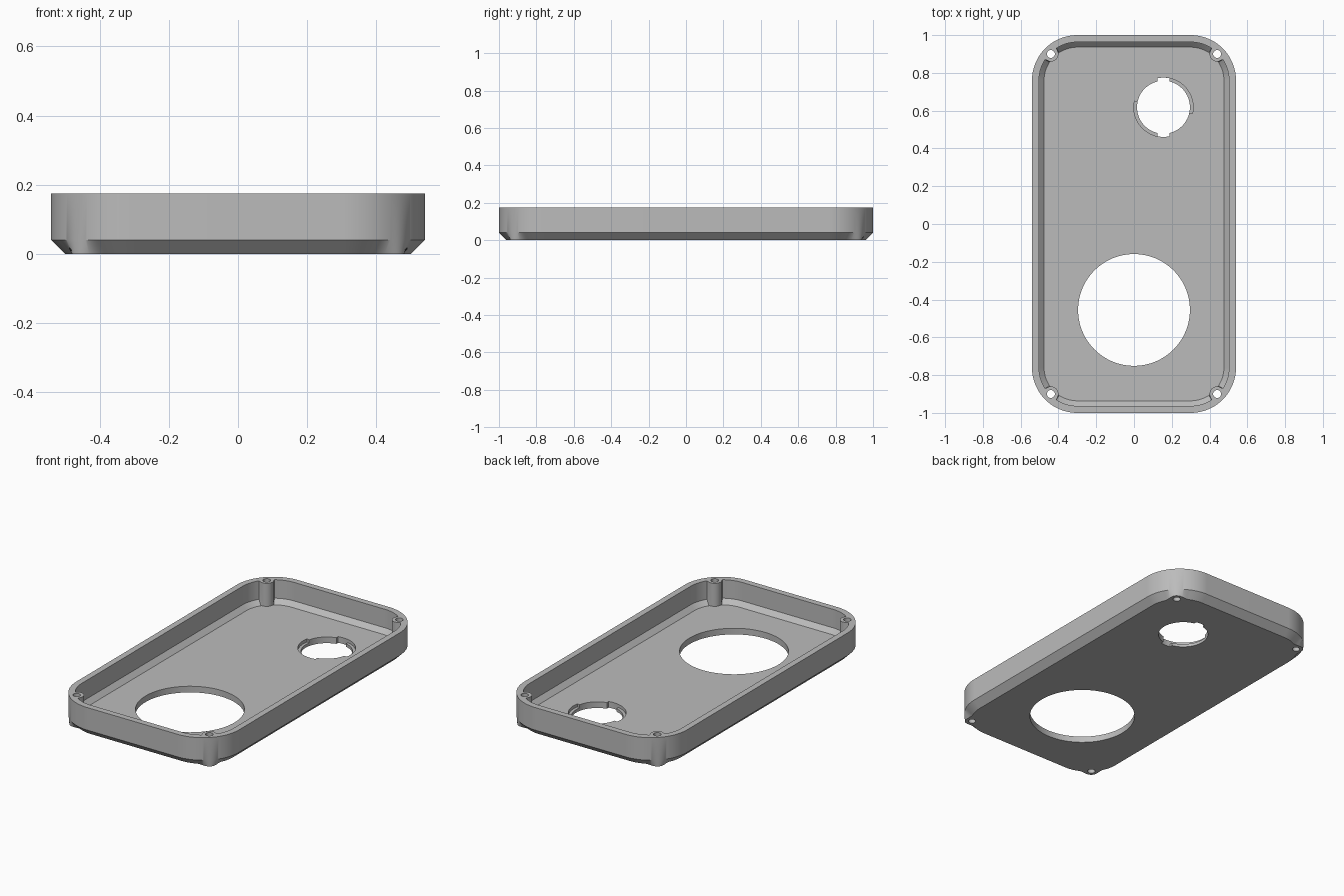
import bpy, bmesh, math

if "Cube" in bpy.data.objects:
    bpy.data.objects.remove(bpy.data.objects["Cube"])

CX, CY = 0.30, 0.76        # corner arc centres
POST, POST_R = 0.198, 0.04  # screw post distance from arc centre, radius
HOLE = (0.156, 0.618)      # small bayonet opening

grey = bpy.data.materials.new("plain grey")
grey.diffuse_color = (0.5, 0.5, 0.5, 1)
grey.use_nodes = True
grey.node_tree.nodes["Principled BSDF"].inputs["Base Color"].default_value = grey.diffuse_color


def finish(name, bm):
    bmesh.ops.recalc_face_normals(bm, faces=bm.faces)
    mesh = bpy.data.meshes.new(name)
    bm.to_mesh(mesh)
    bm.free()
    mesh.materials.append(grey)
    ob = bpy.data.objects.new(name, mesh)
    bpy.context.collection.objects.link(ob)
    return ob


def plain(r):
    return lambda d: r


def lobed(r):
    """Arc that flares outward around the screw post."""
    def f(d):
        return r + 0.038 * math.cos(d / 20 * math.pi / 2) ** 2 if abs(d) < 20 else r
    return f


def dented(r):
    """Arc interrupted by the round screw post."""
    def f(d):
        a = math.radians(d)
        s = POST_R ** 2 - (POST * math.sin(a)) ** 2
        return min(r, POST * math.cos(a) - math.sqrt(s)) if s > 0 else r
    return f


def ring(bm, z, radius):
    verts = []
    for k, (sx, sy) in enumerate([(1, 1), (-1, 1), (-1, -1), (1, -1)]):
        for i in range(61):
            d = i * 1.5 - 45
            a = math.radians(k * 90 + d + 45)
            r = radius(d)
            verts.append(bm.verts.new((sx * CX + r * math.cos(a),
                                       sy * CY + r * math.sin(a), z)))
    return verts


# Tray shell: outer base, chamfer, wall, rim, inner wall, inner chamfer, floor
bm = bmesh.new()
rings = [ring(bm, z, f) for z, f in [
    (0.0, lobed(0.20)), (0.04, plain(0.24)), (0.175, plain(0.24)),
    (0.175, dented(0.203)), (0.064, dented(0.203)), (0.037, dented(0.176))]]
for a, b in zip(rings, rings[1:]):
    n = len(a)
    for i in range(n):
        j = (i + 1) % n
        bm.faces.new((a[i], a[j], b[j], b[i]))
bm.faces.new(rings[0])
bm.faces.new(rings[-1])
bmesh.ops.remove_doubles(bm, verts=bm.verts, dist=1e-6)
tray = finish("tray", bm)


def prism(name, pts, z0, z1):
    bm = bmesh.new()
    low = [bm.verts.new((x, y, z0)) for x, y in pts]
    face = bm.faces.new(low)
    up = bmesh.ops.extrude_face_region(bm, geom=[face])["geom"]
    bmesh.ops.translate(bm, vec=(0, 0, z1 - z0),
                        verts=[v for v in up if isinstance(v, bmesh.types.BMVert)])
    return finish(name, bm)


def arc(c, r, a0, a1, n):
    return [(c[0] + r * math.cos(math.radians(a0 + (a1 - a0) * i / n)),
             c[1] + r * math.sin(math.radians(a0 + (a1 - a0) * i / n)))
            for i in range(n + 1)]


def circle(c, r, n):
    return arc(c, r, 0, 360, n)[:-1]


# Large round opening and bayonet opening with two notches
cutters = [prism("large_opening_cutter", circle((0, -0.455), 0.296, 96), -0.1, 0.1)]
R, RO = 0.14, 0.157
w, wi = math.degrees(math.asin(0.032 / RO)), math.degrees(math.asin(0.032 / R))
outline = []
for t in (90, 270):
    outline += arc(HOLE, RO, t - w, t + w, 6)
    outline += arc(HOLE, R, t + wi, t + 180 - wi, 30)
cutters.append(prism("bayonet_cutter", outline, -0.1, 0.1))

# Recessed quarter ledges beside the notches
for k, (a0, a1) in enumerate([(-12, 85), (168, 265)]):
    pts = arc(HOLE, RO, a0, a1, 28) + arc(HOLE, 0.12, a1, a0, 28)
    cutters.append(prism("ledge_cutter_%d" % k, pts, 0.018, 0.1))

# Screw holes through the corner posts
o = POST * math.sqrt(0.5)
for sx in (-1, 1):
    for sy in (-1, 1):
        cutters.append(prism("screw_hole_cutter",
                             circle((sx * (CX + o), sy * (CY + o)), 0.021, 24), -0.1, 0.3))

bpy.context.view_layer.objects.active = tray
for c in cutters:
    m = tray.modifiers.new("cut", "BOOLEAN")
    m.operation, m.solver, m.object = "DIFFERENCE", "EXACT", c
    bpy.ops.object.modifier_apply(modifier=m.name)
    bpy.data.objects.remove(c)

tray.select_set(True)
bpy.ops.object.shade_smooth_by_angle(angle=math.radians(30))
